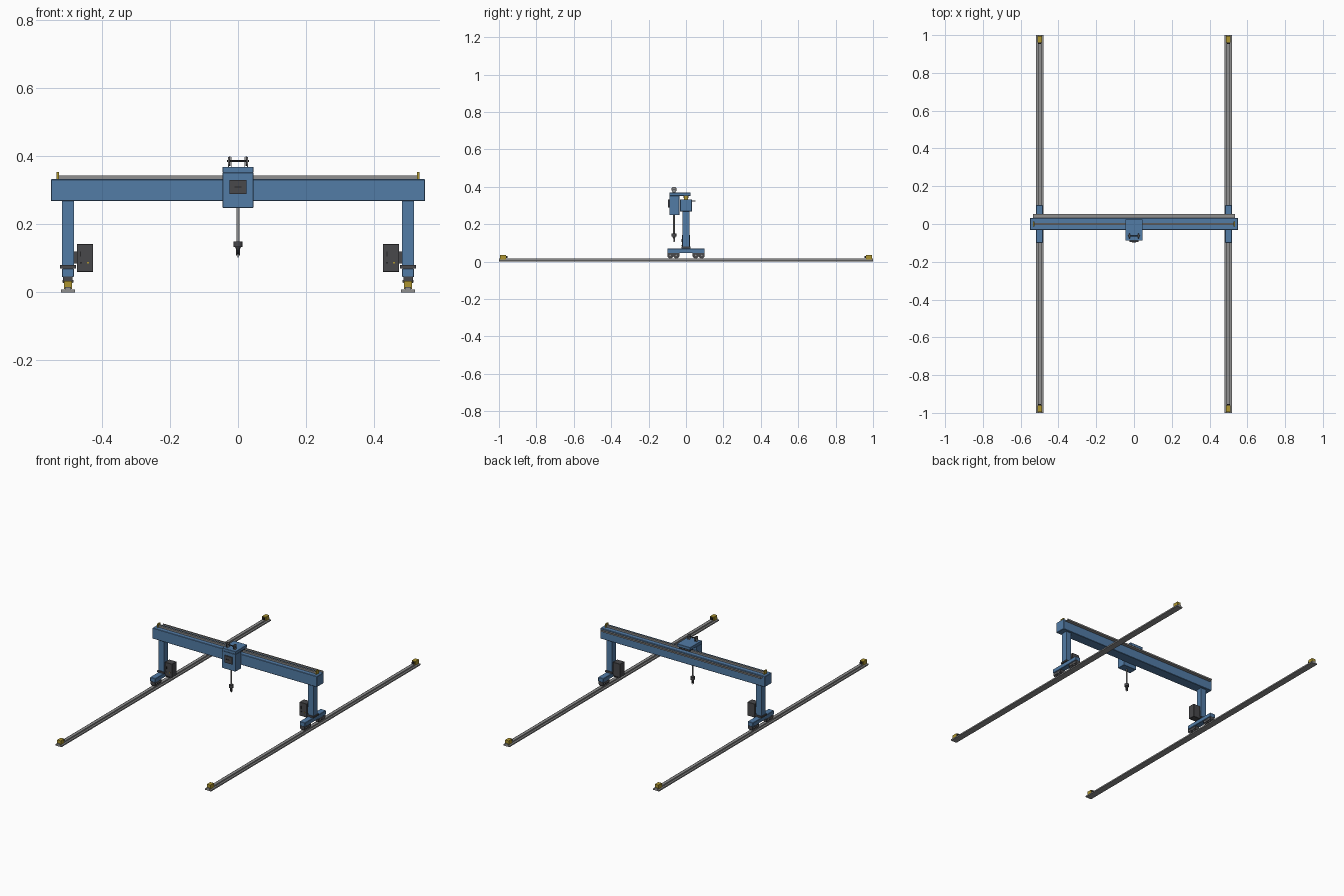
import bpy, math
from mathutils import Vector


def mat(name, r, g, b):
    m = bpy.data.materials.new(name)
    m.diffuse_color = (r, g, b, 1)
    return m


BLUE = mat("blue paint", 0.085, 0.20, 0.38)
STEEL = mat("rail steel", 0.28, 0.28, 0.28)
DARK = mat("dark grey", 0.065, 0.065, 0.07)
BLACK = mat("black rubber", 0.02, 0.02, 0.022)
YELLOW = mat("safety yellow", 0.42, 0.30, 0.03)


def finish(ob, name, m):
    ob.name = name
    ob.data.materials.append(m)
    return ob


def box(name, m, x0, x1, y0, y1, z0, z1, bevel=0):
    bpy.ops.mesh.primitive_cube_add(size=1)
    ob = bpy.context.object
    size = Vector((x1 - x0, y1 - y0, z1 - z0))
    mid = Vector((x0 + x1, y0 + y1, z0 + z1)) / 2
    for v in ob.data.vertices:
        v.co = v.co * size + mid
    if bevel:
        b = ob.modifiers.new("bevel", 'BEVEL')
        b.width = bevel
        b.segments = 1
    return finish(ob, name, m)


def cyl(name, m, pos, r, depth, axis='z', sides=24, r2=None):
    rot = {'x': (0, math.pi / 2, 0), 'y': (math.pi / 2, 0, 0), 'z': (0, 0, 0)}[axis]
    bpy.ops.mesh.primitive_cone_add(vertices=sides, radius1=r, radius2=r if r2 is None else r2,
                                    depth=depth, location=pos, rotation=rot)
    bpy.ops.object.shade_smooth_by_angle(angle=math.radians(35))
    return finish(bpy.context.object, name, m)


# Both sides: ground rail, end truck, leg, cabinet
for s in (-1, 1):
    c = 0.5 * s
    # ground rail: foot, web and head
    box("rail_foot", STEEL, c - 0.02, c + 0.02, -1, 1, 0, 0.008)
    box("rail_head", STEEL, c - 0.009, c + 0.009, -1, 1, 0.008, 0.016)
    for e in (-1, 1):
        ya, yb = sorted((e * 0.962, e * 0.995))
        box("end_stop", YELLOW, c - 0.012, c + 0.012, ya, yb, 0.010, 0.034)
        ya, yb = sorted((e * 0.954, e * 0.962))
        box("stop_buffer", BLACK, c - 0.007, c + 0.007, ya, yb, 0.018, 0.030)
        # wheels under each end of the truck
        y = 0.068 * e
        box("wheel_housing", DARK, c - 0.014, c + 0.014, y - 0.032, y + 0.032, 0.028, 0.046)
        for d in (-0.016, 0.016):
            cyl("truck_wheel", DARK, (c, y + d, 0.031), 0.015, 0.024, 'x')
            cyl("wheel_axle", STEEL, (c, y + d, 0.033), 0.004, 0.032, 'x', 12)
    box("end_truck", BLUE, c - 0.018, c + 0.018, -0.1, 0.1, 0.045, 0.070, 0.002)
    box("leg_flange", DARK, c - 0.023, c + 0.023, -0.024, 0.024, 0.070, 0.080)
    box("leg", BLUE, c - 0.018, c + 0.018, -0.018, 0.018, 0.080, 0.270)
    # control cabinet on the inside of the leg
    k = 0.45 * s
    box("control_cabinet", DARK, k - 0.024, k + 0.024, -0.021, 0.021, 0.060, 0.142, 0.001)
    xa, xb = sorted((0.473 * s, 0.483 * s))
    box("cabinet_bracket", DARK, xa, xb, -0.012, 0.012, 0.085, 0.120)
    box("cabinet_handle", BLACK, k - 0.014, k - 0.011, -0.024, -0.021, 0.105, 0.120)
    cyl("cabinet_lamp_yellow", YELLOW, (k + 0.009, -0.022, 0.087), 0.003, 0.003, 'y', 12)
    cyl("cabinet_lamp_dark", BLACK, (k - 0.012, -0.022, 0.087), 0.003, 0.003, 'y', 12)
    # trolley rail stop
    xs = 0.53 * s
    box("trolley_stop", YELLOW, xs - 0.004, xs + 0.004, -0.012, 0.012, 0.333, 0.354)

# Main beam with trolley rail and cable tray
box("main_beam", BLUE, -0.55, 0.55, -0.032, 0.032, 0.268, 0.333, 0.002)
box("trolley_rail", STEEL, -0.53, 0.53, -0.006, 0.006, 0.333, 0.343)
box("cable_tray", STEEL, -0.535, 0.535, 0.032, 0.052, 0.322, 0.326)
box("cable_tray_lip", STEEL, -0.535, 0.535, 0.050, 0.052, 0.326, 0.331)

# Trolley
box("trolley_bearing", DARK, -0.036, 0.036, -0.014, 0.014, 0.339, 0.353)
box("trolley_top", BLUE, -0.045, 0.045, -0.088, 0.024, 0.352, 0.369, 0.001)
box("trolley_front", BLUE, -0.045, 0.045, -0.088, -0.036, 0.248, 0.352, 0.001)
box("front_panel", DARK, -0.025, 0.025, -0.095, -0.088, 0.289, 0.331)
box("panel_slot", BLACK, -0.011, 0.011, -0.097, -0.095, 0.308, 0.312)

# Hoist sheaves on top
for x in (-0.024, 0.024):
    box("sheave_bracket", STEEL, x - 0.005, x - 0.003, -0.072, -0.056, 0.369, 0.398)
    box("sheave_bracket", STEEL, x + 0.003, x + 0.005, -0.072, -0.056, 0.369, 0.398)
    cyl("sheave", DARK, (x, -0.064, 0.386), 0.014, 0.005, 'x')
cyl("sheave_shaft", BLACK, (0, -0.064, 0.386), 0.003, 0.066, 'x', 12)

# Tool mast, collar and gripper
cyl("tool_mast", STEEL, (0, -0.064, 0.2), 0.0045, 0.11, sides=16)
cyl("tool_collar", DARK, (0, -0.064, 0.141), 0.013, 0.016)
cyl("tool_cone", DARK, (0, -0.064, 0.129), 0.004, 0.010, r2=0.009)
for x in (-0.005, 0.005):
    box("gripper_finger", DARK, x - 0.0015, x + 0.0015, -0.068, -0.060, 0.108, 0.133)
cyl("tool_tip", BLACK, (0, -0.064, 0.114), 0.001, 0.024, sides=12, r2=0.004)
